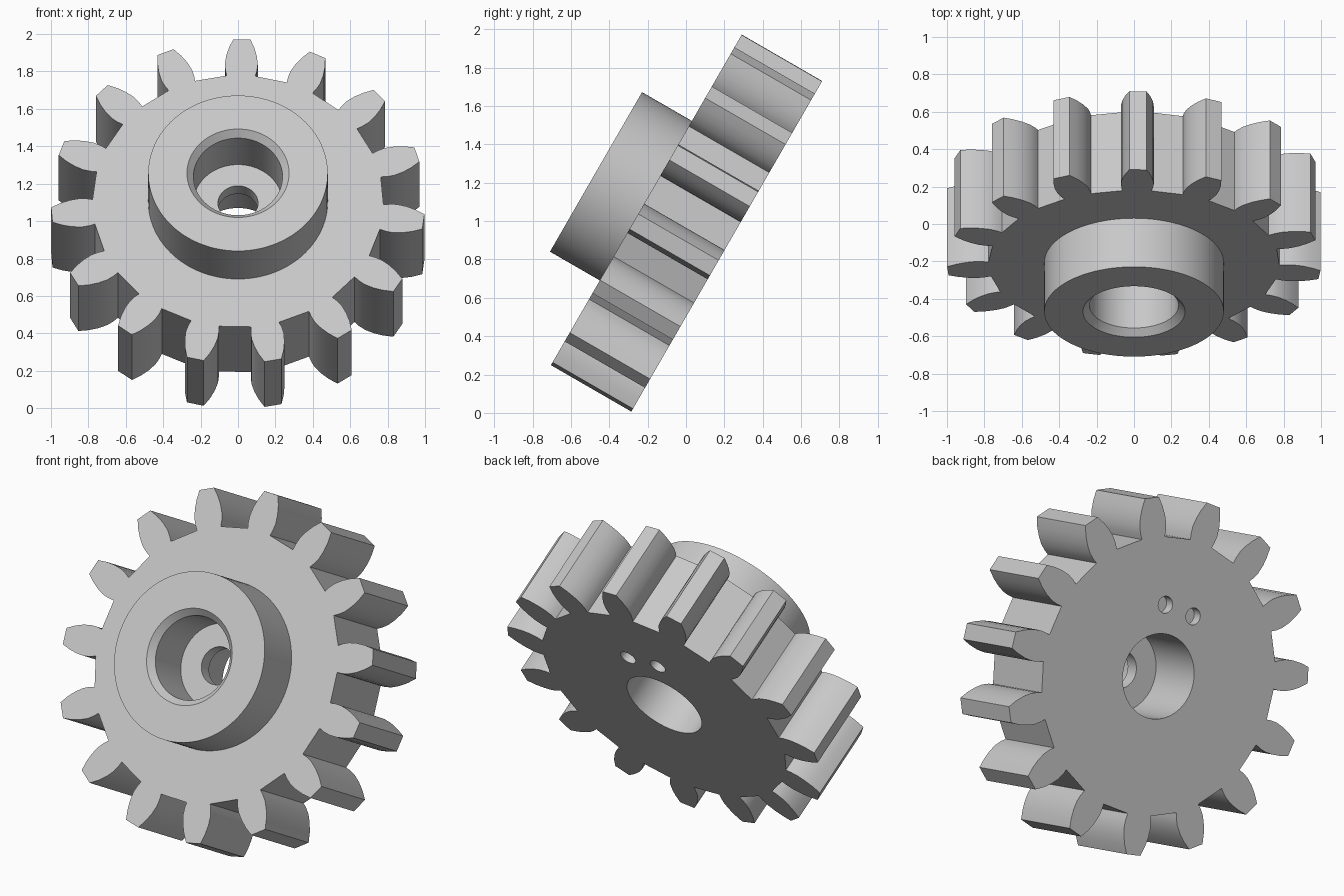
import bpy, bmesh, math
from mathutils import Matrix, Vector

TEETH = 15
WIDTH = 0.484      # toothed disc thickness
TOP = 0.784        # disc plus hub
SEG = 96

cube = bpy.data.objects.get("Cube")
if cube:
    bpy.data.objects.remove(cube, do_unlink=True)

steel = bpy.data.materials.new("light grey")
steel.use_nodes = True
steel.diffuse_color = (0.58, 0.58, 0.58, 1)
steel.node_tree.nodes["Principled BSDF"].inputs["Base Color"].default_value = steel.diffuse_color


def make_object(name, bm):
    bmesh.ops.recalc_face_normals(bm, faces=bm.faces)
    mesh = bpy.data.meshes.new(name)
    bm.to_mesh(mesh)
    bm.free()
    mesh.materials.append(steel)
    obj = bpy.data.objects.new(name, mesh)
    bpy.context.collection.objects.link(obj)
    return obj


def lathe(name, profile, centre=(0, 0), seg=SEG):
    """Closed solid of revolution about local z from (radius, height) pairs."""
    bm = bmesh.new()
    rings = []
    for r, z in profile:
        rings.append([bm.verts.new((centre[0] + r * math.cos(math.tau * i / seg),
                                    centre[1] + r * math.sin(math.tau * i / seg), z))
                      for i in range(seg)])
    for a, b in zip(rings, rings[1:]):
        for i in range(seg):
            j = (i + 1) % seg
            bm.faces.new((a[i], a[j], b[j], b[i]))
    bm.faces.new(rings[0])
    bm.faces.new(rings[-1])
    return make_object(name, bm)


def toothed_disc():
    # one flank as (radius, half width), mirrored for the other side
    flank = [(0.778, 0.076), (0.81, 0.084), (0.85, 0.088),
             (0.90, 0.082), (0.95, 0.068), (1.0, 0.046)]
    side = [(r, math.asin(w / r)) for r, w in flank]
    tooth = [(r, a) for r, a in side] + [(r, -a) for r, a in reversed(side)]
    bm = bmesh.new()
    outline = []
    for t in range(TEETH):
        mid = math.radians(88.8) - t * math.tau / TEETH
        for r, a in tooth:
            outline.append(bm.verts.new((r * math.cos(mid + a), r * math.sin(mid + a), 0)))
    face = bm.faces.new(outline)
    new = bmesh.ops.extrude_face_region(bm, geom=[face])["geom"]
    bmesh.ops.translate(bm, vec=Vector((0, 0, WIDTH)),
                        verts=[v for v in new if isinstance(v, bmesh.types.BMVert)])
    return make_object("gear_wheel", bm)


# toothed wheel and raised hub
gear = toothed_disc()
hub = lathe("hub", [(0.48, 0.42), (0.48, TOP)])

# stepped centre bore: back recess, small through hole, chamfered front recess
bore = lathe("bore_cutter", [(0.238, -0.1), (0.238, 0.378), (0.107, 0.378), (0.107, 0.464),
                             (0.238, 0.464), (0.238, TOP - 0.037), (0.273, TOP), (0.273, 0.9)])

# two shallow pin holes in the back face
pins = [lathe("pin_hole_cutter", [(0.048, -0.1), (0.048, 0.06)], (x + 0.01, 0.383), 32)
        for x in (-0.1, 0.1)]

for tool, mode in [(hub, "UNION"), (bore, "DIFFERENCE")] + [(p, "DIFFERENCE") for p in pins]:
    mod = gear.modifiers.new(tool.name, "BOOLEAN")
    mod.operation = mode
    mod.solver = "EXACT"
    mod.object = tool

# bake the cuts, then remove the helpers
bpy.context.view_layer.update()
baked = bpy.data.meshes.new_from_object(gear.evaluated_get(bpy.context.evaluated_depsgraph_get()))
gear.modifiers.clear()
gear.data = baked
for tool in [hub, bore] + pins:
    bpy.data.objects.remove(tool, do_unlink=True)

# lean the wheel back
gear.matrix_world = Matrix.Translation((0, 0.21, 0.864)) @ Matrix.Rotation(math.radians(60), 4, "X")

bpy.ops.object.select_all(action="DESELECT")
gear.select_set(True)
bpy.context.view_layer.objects.active = gear
bpy.ops.object.shade_smooth_by_angle(angle=math.radians(28))
